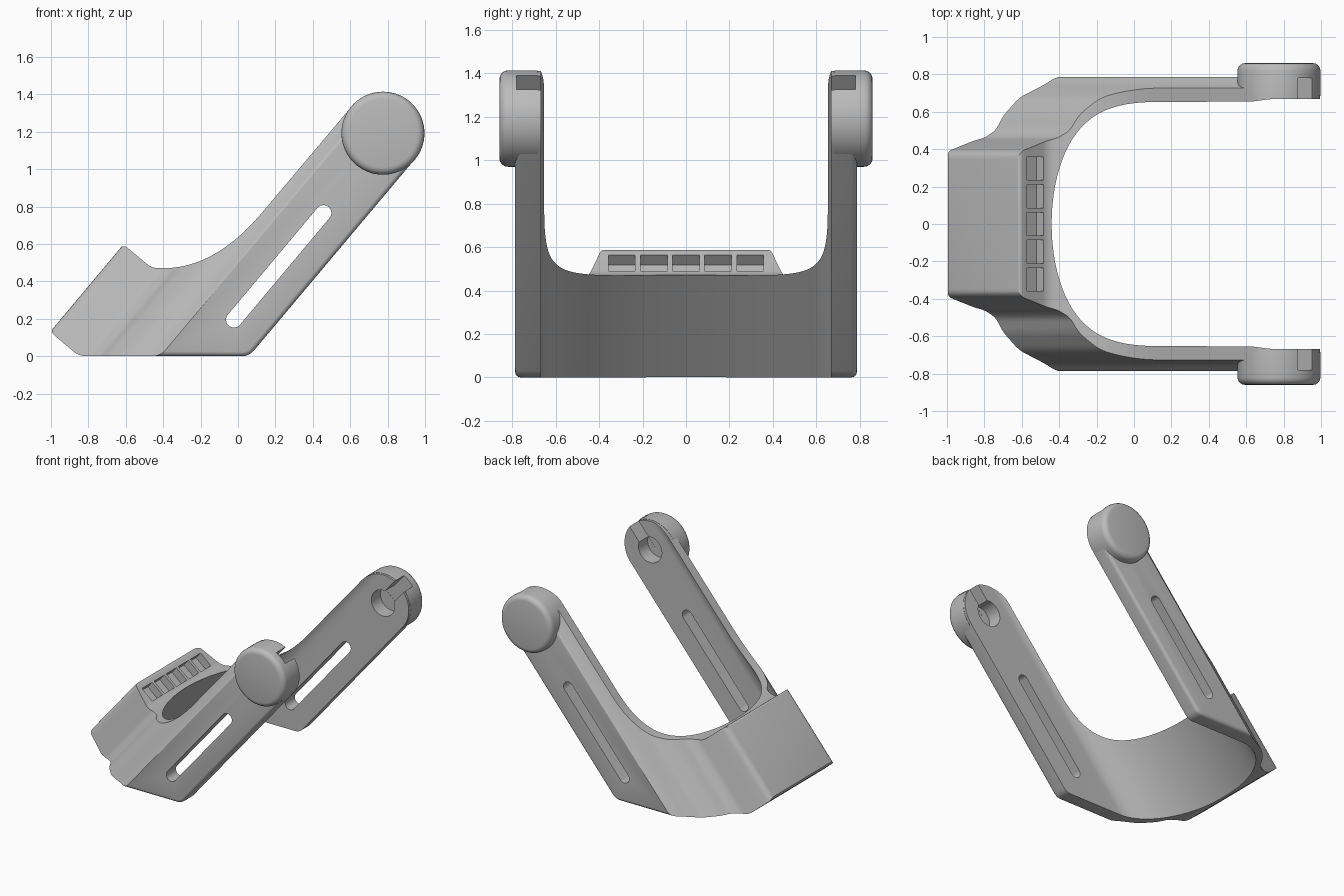
import bpy, bmesh
from math import sin, cos, pi, radians
from mathutils import Vector

if "Cube" in bpy.data.objects:
    bpy.data.objects.remove(bpy.data.objects["Cube"])

grey = bpy.data.materials.new("light_grey")
grey.use_nodes = True
GREY = (0.5, 0.5, 0.5, 1)
grey.diffuse_color = GREY
grey.node_tree.nodes["Principled BSDF"].inputs["Base Color"].default_value = GREY

# Axes: the arms run along ALONG, ACROSS is square to them in the side plane
X, Y, Z = Vector((1, 0, 0)), Vector((0, 1, 0)), Vector((0, 0, 1))
ALONG = Vector((0.643, 0, 0.766))
ACROSS = Vector((0.766, 0, -0.643))


def rounded(points):
    """Round each corner (a, b, setback) of a closed outline."""
    out = []
    for i, (a, b, r) in enumerate(points):
        p = Vector((a, b))
        if r == 0:
            out.append(p)
            continue
        before = Vector(points[i - 1][:2])
        after = Vector(points[(i + 1) % len(points)][:2])
        s = p + (before - p).normalized() * r
        e = p + (after - p).normalized() * r
        for k in range(6):
            t = k / 5
            out.append(s * (1 - t) ** 2 + p * 2 * t * (1 - t) + e * t * t)
    return out


def arc(ca, cb, r, start, end, steps):
    return [(ca + r * cos(start + (end - start) * k / steps),
             cb + r * sin(start + (end - start) * k / steps)) for k in range(steps + 1)]


def prism(name, outline, a, b, c, lo, hi, bevel_lo=0, bevel_hi=0):
    """Extrude an outline in the a-b plane along c, rounding its end rims."""
    bm = bmesh.new()
    ends = []
    for h in (lo, hi):
        ends.append([bm.verts.new(a * p[0] + b * p[1] + c * h) for p in outline])
    caps = [bm.faces.new(ring) for ring in ends]
    n = len(outline)
    for i in range(n):
        j = (i + 1) % n
        bm.faces.new((ends[0][i], ends[0][j], ends[1][j], ends[1][i]))
    bmesh.ops.recalc_face_normals(bm, faces=bm.faces[:])
    rims = [(list(cap.edges), w) for cap, w in zip(caps, (bevel_lo, bevel_hi)) if w]
    for edges, width in rims:
        bmesh.ops.bevel(bm, geom=edges, offset=width, offset_type='OFFSET', segments=4,
                        profile=0.5, affect='EDGES', clamp_overlap=False)
    bmesh.ops.recalc_face_normals(bm, faces=bm.faces[:])
    mesh = bpy.data.meshes.new(name)
    bm.to_mesh(mesh)
    bm.free()
    mesh.materials.append(grey)
    obj = bpy.data.objects.new(name, mesh)
    bpy.context.collection.objects.link(obj)
    return obj


def activate(obj):
    bpy.ops.object.select_all(action='DESELECT')
    obj.select_set(True)
    bpy.context.view_layer.objects.active = obj


def combine(obj, cutter, operation='DIFFERENCE'):
    activate(obj)
    mod = obj.modifiers.new("cut", 'BOOLEAN')
    mod.operation = operation
    mod.solver = 'EXACT'
    mod.object = cutter
    bpy.ops.object.modifier_apply(modifier=mod.name)


def discard(*objs):
    for o in objs:
        bpy.data.objects.remove(o)


# Side profile of the bracket: base, arm with round end, concave top, ledge
PIVOT_X, PIVOT_Z, END_R = 0.775, 1.192, 0.22
cap = arc(PIVOT_X, PIVOT_Z, END_R, radians(-40), radians(140), 32)
s, m, e = Vector((0.13, 0.769)), Vector((-0.121, 0.47)), Vector((-0.40, 0.47))
saddle = [s * (1 - t) ** 2 + m * 2 * t * (1 - t) + e * t * t for t in [k / 20 for k in range(21)]]
side = [(-1.01, 0.135, 0.04), (-0.85, 0, 0.04), (0.06, 0, 0.04)]
side += [(p[0], p[1], 0) for p in cap + saddle]
side += [(-0.46, 0.47, 0.035), (-0.615, 0.60, 0.035)]
bracket = prism("bracket", rounded(side), X, Z, Y, -0.787, 0.787, 0.025, 0.025)

# Outer shell shape, swept along the arms
half = [(-0.853, 0.385, 0.04), (-0.725, 0.425, 0.03), (-0.613, 0.46, 0.02), (-0.567, 0.50, 0.025),
        (-0.535, 0.58, 0.03), (-0.47, 0.675, 0.03), (-0.36, 0.75, 0.02), (-0.32, 0.787, 0.015),
        (-0.24, 0.83, 0), (0.5, 0.83, 0)]
shell = half + [(u, -y, r) for u, y, r in reversed(half)]
outer = prism("outer_shape", rounded(shell), ACROSS, Y, ALONG, -2, 3)
combine(bracket, outer, 'INTERSECT')

# Inner opening: half ellipse that runs straight between the arms
bow = [(-0.33 - 0.31 * cos(a), 0.668 * sin(a)) for a in [pi * (k / 64 - 0.5) for k in range(65)]]
bore = prism("inner_shape", bow + [(0.5, 0.668), (0.5, -0.668)], ACROSS, Y, ALONG, -2, 3)
combine(bracket, bore)

# Long slots through both arms
slot_u, slot_r = -0.142, 0.042
stadium = arc(slot_u, 0.88, slot_r, 0, pi, 12) + arc(slot_u, 0.135, slot_r, pi, 2 * pi, 12)
slot = prism("slot_shape", stadium, ACROSS, ALONG, Y, -1, 1)
combine(bracket, slot)

# Row of five pockets in the ledge
for i in range(-2, 3):
    y = i * 0.148
    box = [(-0.80, y - 0.062), (-0.685, y - 0.062), (-0.685, y + 0.062), (-0.80, y + 0.062)]
    pocket = prism("pocket_shape", box, ACROSS, Y, ALONG, 0.005, 0.2)
    combine(bracket, pocket)
    discard(pocket)

# Round bosses on the outer sides of the arm ends
disc = arc(PIVOT_X, PIVOT_Z, END_R + 0.002, 0, 2 * pi, 64)[:-1]
left_boss = prism("left_boss", disc, X, Z, Y, 0.685, 0.86, 0, 0.04)
right_boss = prism("right_boss", disc, X, Z, Y, -0.86, -0.685, 0.04, 0)

# Snap-in sockets: a blind hole with a channel to the arm tip
pivot = Vector((PIVOT_X, 0, PIVOT_Z))
pu, pt = pivot.dot(ACROSS), pivot.dot(ALONG)
hole = prism("hole_shape", arc(pu, pt, 0.1, 0, 2 * pi, 40)[:-1], ACROSS, ALONG, Y, -0.78, 0.78)
gap = [(pu - 0.05, pt), (pu + 0.05, pt), (pu + 0.05, pt + 0.4), (pu - 0.05, pt + 0.4)]
channel = prism("channel_shape", gap, ACROSS, ALONG, Y, -0.781, 0.781)
for part in (bracket, left_boss, right_boss):
    combine(part, hole)
    combine(part, channel)
discard(outer, bore, slot, hole, channel)

for part in (bracket, left_boss, right_boss):
    activate(part)
    bpy.ops.object.shade_smooth_by_angle(angle=radians(32))
